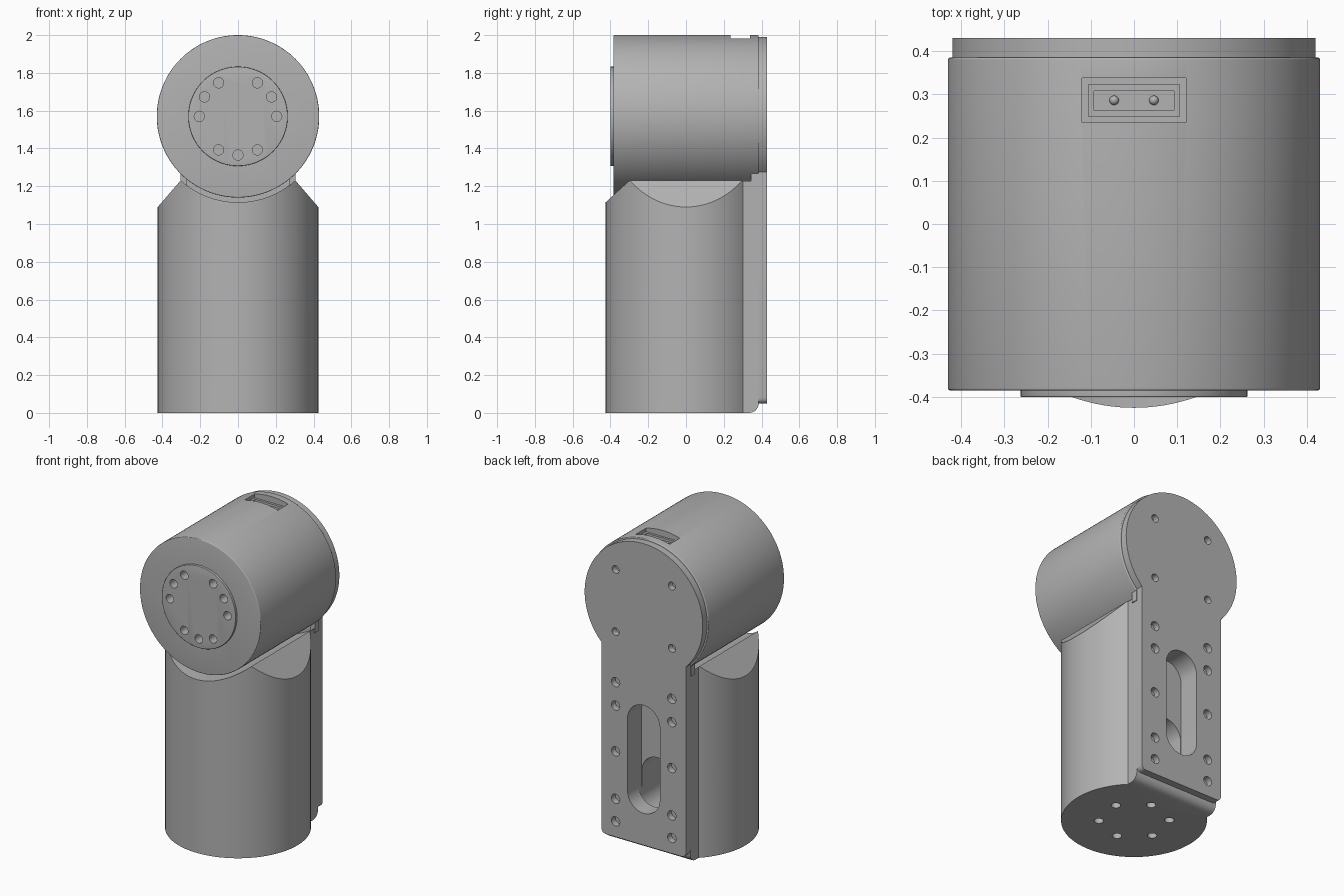
import bpy, bmesh
from math import sin, cos, pi, radians, acos

default = bpy.data.objects.get("Cube")
if default:
    bpy.data.objects.remove(default, do_unlink=True)

grey = bpy.data.materials.new("housing grey")
grey.use_nodes = True
colour = (0.45, 0.45, 0.45, 1)
grey.diffuse_color = colour
grey.node_tree.nodes["Principled BSDF"].inputs["Base Color"].default_value = colour

AXIS_Z = 1.57       # height of the upper barrel's axis
BODY_R = 0.425
HALF = 0.30         # half width of the flat back


def arc(cx, cy, r, start, end, steps):
    return [(cx + r * cos(start + (end - start) * i / steps),
             cy + r * sin(start + (end - start) * i / steps)) for i in range(steps + 1)]


def circle(cx, cy, r, steps=24):
    return arc(cx, cy, r, 0, 2 * pi, steps)[:-1]


def box(x, low, high):
    return [(-x, low), (x, low), (x, high), (-x, high)]


def slot(half, low, high):
    return arc(0, high - half, half, 0, pi, 20) + arc(0, low + half, half, pi, 2 * pi, 20)


def prism(name, outline, axis, start, end, bevel=0, pick=None):
    """Extrude an outline along y or z; optionally round the picked edges."""
    bm = bmesh.new()
    place = (lambda u, v, w: (u, w, v)) if axis == "y" else (lambda u, v, w: (u, v, w))
    rings = [[bm.verts.new(place(u, v, w)) for u, v in outline] for w in (start, end)]
    bm.faces.new(rings[0])
    bm.faces.new(rings[1])
    n = len(outline)
    for i in range(n):
        j = (i + 1) % n
        bm.faces.new((rings[0][i], rings[0][j], rings[1][j], rings[1][i]))
    bmesh.ops.recalc_face_normals(bm, faces=bm.faces)
    if bevel:
        edges = [e for e in bm.edges if pick(e)]
        bmesh.ops.bevel(bm, geom=edges, offset=bevel, segments=4, profile=0.5, affect="EDGES")
    mesh = bpy.data.meshes.new(name)
    bm.to_mesh(mesh)
    bm.free()
    mesh.materials.append(grey)
    obj = bpy.data.objects.new(name, mesh)
    bpy.context.collection.objects.link(obj)
    return obj


def cut(targets, outline, axis, start, end):
    """Remove a prism from each target."""
    cutter = prism("cutter", outline, axis, start, end)
    for obj in targets:
        mod = obj.modifiers.new("cut", "BOOLEAN")
        mod.operation = "DIFFERENCE"
        mod.solver = "EXACT"
        mod.object = cutter
        bpy.context.view_layer.objects.active = obj
        bpy.ops.object.modifier_apply(modifier=mod.name)
    bpy.data.objects.remove(cutter, do_unlink=True)


def end_rim(e):
    a, b = (v.co.y for v in e.verts)
    return abs(a - b) < 0.001


# Lower body: round column with a flat back
join = acos(HALF / BODY_R)
column = arc(0, 0, BODY_R, join, -pi - join, 112) + [(-HALF, 0.385), (HALF, 0.385)]
body = prism("lower_body", column, "z", 0, 1.235, 0.05,
             lambda e: all(v.co.y > 0.38 and v.co.z < 0.01 for v in e.verts))

# Saddle and sloping shoulders
cut([body], circle(0, AXIS_Z, 0.455, 128), "y", -0.6, 0.6)
for side in (1, -1):
    wedge = [(side * 0.257, 1.285), (side * 0.468, 1.04), (side * 0.6, 1.3)]
    cut([body], wedge, "y", -0.6, 0.6)

# Upper barrel and front cap
barrel = prism("upper_barrel", circle(0, AXIS_Z, 0.43, 128), "y", -0.385, 0.385, 0.005, end_rim)
cap = prism("front_cap", circle(0, AXIS_Z, 0.263, 96), "y", -0.4, -0.37, 0.003, end_rim)

# Back plate: disc running down into a straight strip
turn = acos(HALF / 0.42)
outline = arc(0, AXIS_Z, 0.42, -turn, pi + turn, 96)
outline += arc(-HALF + 0.03, 0.08, 0.03, pi, 1.5 * pi, 6)
outline += arc(HALF - 0.03, 0.08, 0.03, 1.5 * pi, 2 * pi, 6)
plate = prism("back_plate", outline, "y", 0.383, 0.43)

# Small lip under the barrel
for side, name in ((1, "left_lip"), (-1, "right_lip")):
    prism(name, [(side * 0.27, 1.2), (side * 0.305, 1.2),
                 (side * 0.305, 1.27), (side * 0.27, 1.27)], "y", 0.345, 0.385)

# Cap screw holes
for deg in (0, 30, 60, 120, 150, 180, 240, 270, 300):
    a = radians(deg)
    cut([cap, barrel], circle(0.205 * cos(a), AXIS_Z + 0.205 * sin(a), 0.027), "y", -0.5, -0.34)

# Back plate screw holes
for x in (-0.2, 0.2):
    for z in (AXIS_Z + 0.2, AXIS_Z - 0.2):
        cut([plate], circle(x, z, 0.025), "y", 0.39, 0.5)
    for z in (1.045, 0.895, 0.6, 0.295, 0.15):
        cut([plate], circle(x, z, 0.03), "y", 0.39, 0.5)

# Cable slot with a deeper arched cavity
cut([plate, body], slot(0.115, 0.255, 0.95), "y", 0.29, 0.5)
cut([body], slot(0.11, 0.2, 0.56), "y", -0.1, 0.32)

# Base screw holes
for k in range(6):
    a = radians(19 + 60 * k)
    cut([body], circle(0.205 * cos(a), 0.205 * sin(a), 0.028), "z", -0.1, 0.06)

# Stepped socket on top of the barrel, with two contacts
for x, low, high, floor in ((0.12, 0.235, 0.338, 1.96), (0.105, 0.249, 0.323, 1.945),
                            (0.092, 0.263, 0.308, 1.925)):
    cut([barrel], box(x, low, high), "z", floor, 2.1)
for x, name in ((0.046, "left_contact"), (-0.046, "right_contact")):
    bpy.ops.mesh.primitive_uv_sphere_add(segments=16, ring_count=10, radius=0.011,
                                         location=(x, 0.286, 1.927))
    contact = bpy.context.object
    contact.name = name
    contact.data.materials.append(grey)

# Smooth curved walls, keep sharp rims
bpy.ops.object.select_all(action="DESELECT")
for obj in bpy.context.scene.objects:
    if obj.type == "MESH" and grey.name in obj.data.materials:
        obj.select_set(True)
        bpy.context.view_layer.objects.active = obj
bpy.ops.object.shade_smooth_by_angle(angle=radians(30))
